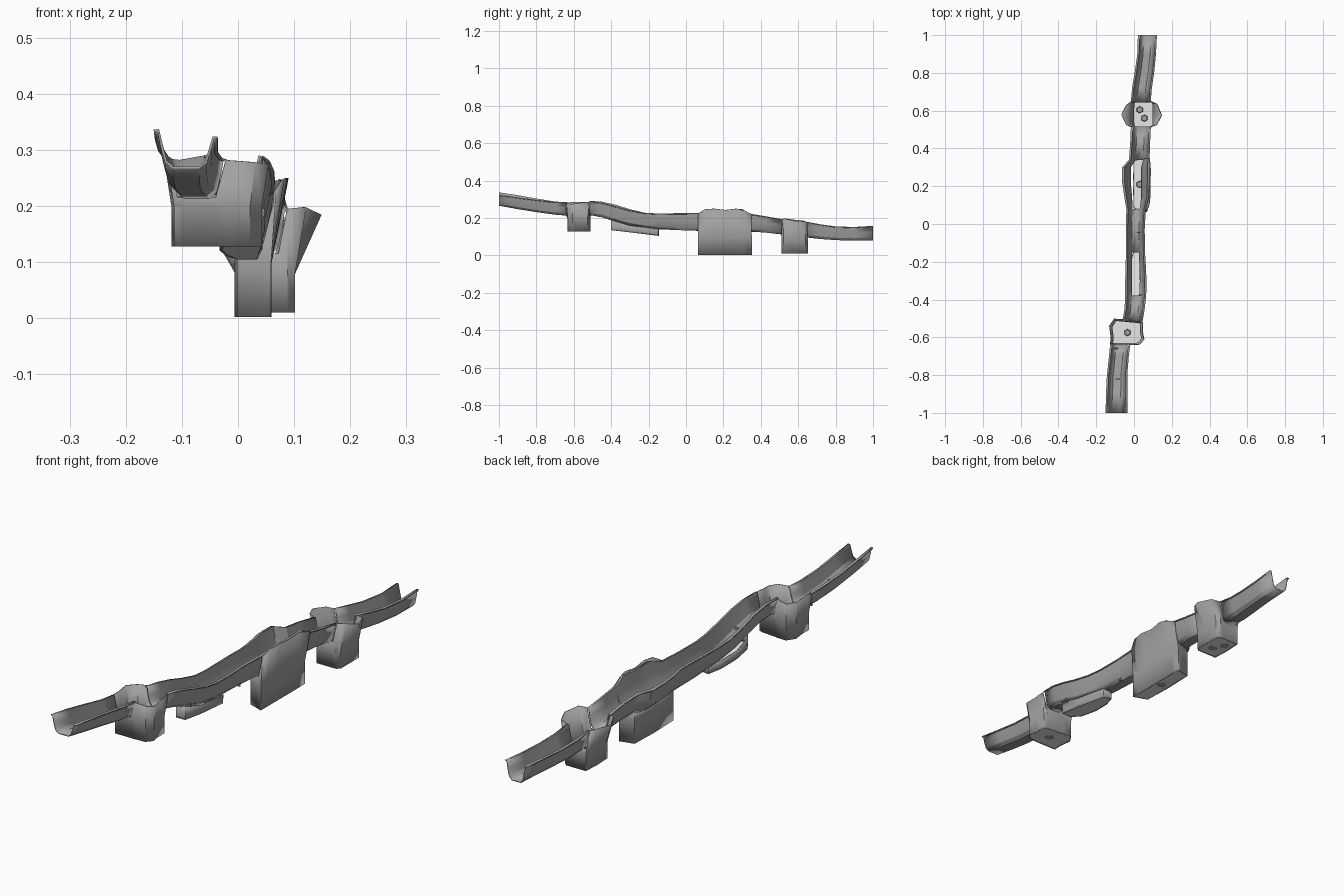
import bpy, bmesh, math


def material(name, c):
    m = bpy.data.materials.new(name)
    m.diffuse_color = (c, c, c, 1)
    return m


GREY = material("stone_grey", 0.36)
WHITE = material("foam_white", 0.9)


def finish(name, bm, mat, thick=0.0, normals=True):
    if normals:
        bmesh.ops.recalc_face_normals(bm, faces=bm.faces)
    me = bpy.data.meshes.new(name)
    bm.to_mesh(me)
    bm.free()
    me.materials.append(mat)
    ob = bpy.data.objects.new(name, me)
    bpy.context.collection.objects.link(ob)
    if thick:
        s = ob.modifiers.new("thickness", "SOLIDIFY")
        s.thickness = thick
        s.offset = 0
    bpy.ops.object.select_all(action="DESELECT")
    ob.select_set(True)
    bpy.context.view_layer.objects.active = ob
    bpy.ops.object.shade_smooth_by_angle(angle=math.radians(28))
    return ob


# channel cross-section: (fraction across, fraction of depth)
SECTION = [(0, .98), (.07, 1), (.12, .6), (.19, .17), (.3, 0),
           (.7, 0), (.81, .17), (.88, .6), (.93, 1), (1, .98)]
FLOOR = 4


def channel(name, stations, holes=()):
    """Loft the trough through stations (y, left x, right x, floor z, left rim z, right rim z)."""
    bm = bmesh.new()
    rows = []
    for y, xl, xr, zf, zl, zr in stations:
        rows.append([bm.verts.new((xl + (xr - xl) * t, y,
                                   zf + ((zl if t < .5 else zr) - zf) * h)) for t, h in SECTION])
    for a, b in zip(rows, rows[1:]):
        mid = (a[0].co.y + b[0].co.y) / 2
        for i in range(len(SECTION) - 1):
            if i == FLOOR and any(lo < mid < hi for lo, hi in holes):
                continue
            bm.faces.new((a[i], a[i + 1], b[i + 1], b[i]))
    finish(name, bm, GREY, 0.005)


def well(name, points, lower, zmid, zbot):
    """Open-topped shaft: points (x, y, top z), lower() gives the plan further down."""
    bm = bmesh.new()
    low = [lower(x, y) for x, y, z in points]
    rings = [[bm.verts.new(p) for p in points],
             [bm.verts.new((x, y, zmid(y))) for x, y in low],
             [bm.verts.new((x, y, zbot(y))) for x, y in low]]
    n = len(points)
    for a, b in zip(rings, rings[1:]):
        for i in range(n):
            j = (i + 1) % n
            bm.faces.new((a[i], a[j], b[j], b[i]))
    finish(name + "_wall", bm, GREY, 0.004)
    # white pool closing the shaft
    bm = bmesh.new()
    bm.faces.new([bm.verts.new((x, y, zbot(y) + .001)) for x, y in low])
    if bm.faces[:] and sum(low[i][0] * low[(i + 1) % n][1] - low[(i + 1) % n][0] * low[i][1]
                           for i in range(n)) < 0:
        bmesh.ops.reverse_faces(bm, faces=bm.faces[:])
    finish(name + "_pool", bm, WHITE, normals=False)


# upper, middle and lower troughs
channel("upper_channel", [
    (-1, -.150, -.036, .268, .335, .322),
    (-.9, -.148, -.036, .250, .320, .308),
    (-.8, -.143, -.036, .234, .302, .295),
    (-.7, -.132, -.028, .220, .286, .284),
    (-.635, -.126, -.020, .215, .282, .282)])
channel("middle_channel", [
    (-.515, -.060, .045, .218, .290, .288),
    (-.45, -.050, .056, .206, .285, .280),
    (-.38, -.046, .064, .184, .270, .262),
    (-.30, -.046, .066, .160, .245, .240),
    (-.22, -.044, .062, .148, .226, .226),
    (-.15, -.042, .058, .142, .222, .222),
    (-.03, -.042, .056, .137, .224, .224),
    (.08, -.040, .062, .133, .225, .225),
    (.14, -.050, .078, .132, .222, .244),
    (.22, -.062, .082, .131, .225, .240),
    (.30, -.062, .084, .130, .225, .246),
    (.34, -.026, .082, .129, .215, .222),
    (.42, -.020, .084, .125, .208, .208),
    (.515, -.016, .089, .114, .192, .192)],
    holes=[(-.39, -.15), (.08, .34)])
channel("lower_channel", [
    (.645, -.016, .088, .098, .178, .178),
    (.72, -.010, .094, .090, .164, .164),
    (.80, .004, .106, .084, .153, .153),
    (.90, .018, .116, .081, .150, .150),
    (1, .021, .121, .083, .156, .156)])

# upper drop well, notched where the channel enters and leaves
well("upper_well", [
    (-.040, -.640, .215), (-.022, -.640, .282), (.030, -.637, .278), (.053, -.610, .275),
    (.046, -.575, .280), (.045, -.520, .286), (.028, -.514, .220), (-.042, -.508, .220),
    (-.060, -.505, .290), (-.105, -.503, .282), (-.130, -.540, .285),
    (-.122, -.600, .285), (-.125, -.640, .283), (-.107, -.640, .215)],
    lambda x, y: (-.036 + (x + .036) * .86, -.58 + (y + .58) * .88),
    lambda y: .2, lambda y: .128)

# lower drop well, flared side lips above a narrow shaft
well("lower_well", [
    (.072, .515, .115), (.088, .515, .195), (.120, .525, .198), (.147, .575, .185),
    (.122, .635, .182), (.088, .646, .178), (.070, .646, .098), (.002, .646, .098),
    (-.016, .646, .178), (-.040, .630, .185), (-.066, .580, .190),
    (-.040, .525, .198), (-.016, .515, .192), (.002, .515, .115)],
    lambda x, y: (min(max(x, -.003 if abs(y - .58) < .03 else 0), .10), .58 + (y - .58) * 1.05),
    lambda y: .08, lambda y: .01)

# deep side pit with the tall outer panel
well("side_pit", [
    (.066, .065, .225), (.080, .10, .246), (.086, .15, .25), (.084, .21, .243),
    (.088, .27, .25), (.086, .31, .238), (.082, .35, .222),
    (.045, .345, .128), (.0, .335, .129), (-.004, .21, .131), (.0, .085, .133), (.045, .07, .133)],
    lambda x, y: (min(x, .058), y), lambda y: .10, lambda y: .002)


# shallow sloping pocket under the bend
def pocket_floor(y):
    return .134 - .12 * (y + .39)


well("shallow_pocket", [
    (.044, -.40, .190), (.046, -.30, .160), (.038, -.15, .142), (.0, -.145, .142),
    (-.022, -.20, .146), (-.034, -.28, .156), (-.028, -.36, .178), (.0, -.40, .190)],
    lambda x, y: (x * .9, y), lambda y: pocket_floor(y) + .012, pocket_floor)

# stepping stones in the pools
for k, (x, y, z) in enumerate([(-.035, -.575, .128), (.03, .605, .01), (.055, .56, .01), (.03, .21, .002)]):
    bm = bmesh.new()
    bmesh.ops.create_cone(bm, cap_ends=True, segments=6, radius1=.019, radius2=.016, depth=.03)
    bmesh.ops.translate(bm, verts=bm.verts, vec=(x, y, z + .015))
    finish(f"stepping_stone_{k}", bm, GREY)

# small fins standing on the channel floor
for k, (x, y, z) in enumerate([(-.098, -.66, .218), (-.085, -.82, .238), (.035, -.375, .182), (.028, -.045, .138)]):
    bm = bmesh.new()
    bmesh.ops.create_cube(bm, size=1)
    for v in bm.verts:
        v.co = (x + v.co.x * .024, y + v.co.y * .006, z + (v.co.z + .4) * .018)
    finish(f"floor_fin_{k}", bm, GREY)
